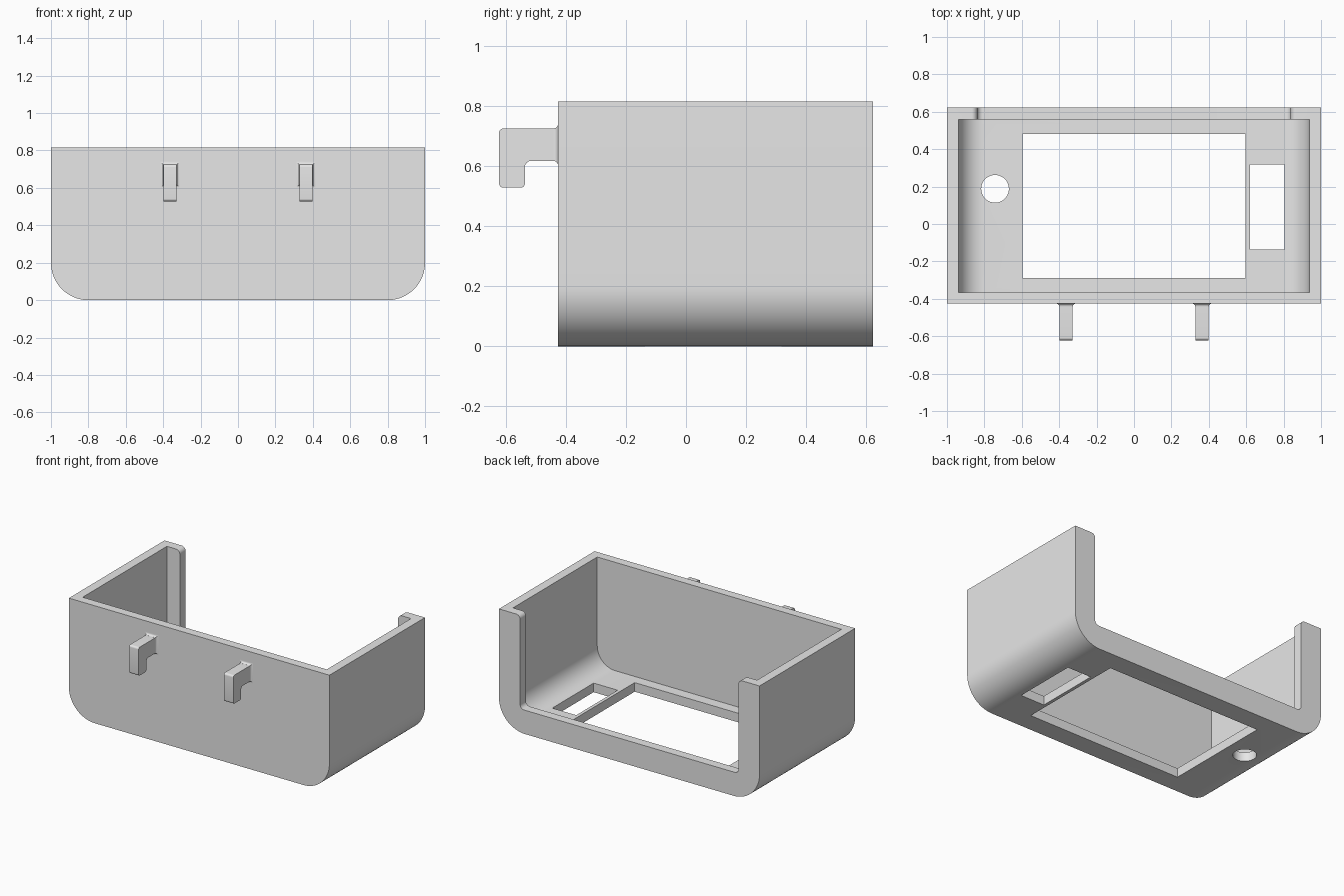
import bpy, bmesh, math
from mathutils import Vector

if "Cube" in bpy.data.objects:
    bpy.data.objects.remove(bpy.data.objects["Cube"])

grey = bpy.data.materials.new("plain_grey")
grey.diffuse_color = (0.8, 0.8, 0.8, 1)
grey.use_nodes = True
grey.node_tree.nodes["Principled BSDF"].inputs["Base Color"].default_value = grey.diffuse_color


def fillet(corners, n=8):
    """Round right-angle corners given as (u, v, radius)."""
    out = []
    for i, (u, v, r) in enumerate(corners):
        p = Vector((u, v))
        if r == 0:
            out.append(p)
            continue
        d1 = (Vector(corners[i - 1][:2]) - p).normalized()
        d2 = (Vector(corners[(i + 1) % len(corners)][:2]) - p).normalized()
        c = p + r * (d1 + d2)
        for k in range(n + 1):
            t = math.pi / 2 * k / n
            out.append(c - r * (math.cos(t) * d2 + math.sin(t) * d1))
    return out


def loft(name, sections):
    """Closed skin through matching rings of points."""
    bm = bmesh.new()
    rings = [[bm.verts.new(p) for p in s] for s in sections]
    n = len(rings[0])
    bm.faces.new(rings[0])
    bm.faces.new(rings[-1])
    for a, b in zip(rings, rings[1:]):
        for i in range(n):
            bm.faces.new((a[i], a[(i + 1) % n], b[(i + 1) % n], b[i]))
    bmesh.ops.recalc_face_normals(bm, faces=bm.faces[:])
    me = bpy.data.meshes.new(name)
    bm.to_mesh(me)
    bm.free()
    me.materials.append(grey)
    ob = bpy.data.objects.new(name, me)
    bpy.context.collection.objects.link(ob)
    return ob


def prism(name, pts, axis, lo, hi):
    """Extrude a 2D outline along x, y or z."""
    place = {"x": lambda u, v, w: (w, u, v),
             "y": lambda u, v, w: (u, w, v),
             "z": lambda u, v, w: (u, v, w)}[axis]
    return loft(name, [[place(p[0], p[1], w) for p in pts] for w in (lo, hi)])


def rect(x0, x1, y0, y1):
    return [(x0, y0), (x1, y0), (x1, y1), (x0, y1)]


def select_only(ob):
    bpy.ops.object.select_all(action="DESELECT")
    ob.select_set(True)
    bpy.context.view_layer.objects.active = ob


def cut(body, cutter):
    select_only(body)
    m = body.modifiers.new("cut", "BOOLEAN")
    m.operation, m.solver, m.object = "DIFFERENCE", "EXACT", cutter
    bpy.ops.object.modifier_apply(modifier=m.name)
    bpy.data.objects.remove(cutter)


def smooth(ob):
    select_only(ob)
    bpy.ops.object.shade_smooth_by_angle(angle=math.radians(30))


H, FRONT, BACK = 0.815, -0.426, 0.622

# Tray shell with rounded lower edges
tray = prism("tray", fillet([(-1, H, 0), (-1, 0, 0.2), (1, 0, 0.2), (1, H, 0)], 20),
             "y", FRONT, BACK)

# Inner cavity
cut(tray, prism("cavity_cutter", fillet(
    [(-0.937, 1, 0), (-0.937, 0.063, 0.137), (0.937, 0.063, 0.137), (0.937, 1, 0)], 20),
    "y", FRONT + 0.061, BACK - 0.063))

# Back opening, rounded at its foot and at the post tops
T = H + 0.0002
cut(tray, prism("back_opening_cutter", fillet(
    [(-0.838, 0.165, 0.03), (0.838, 0.165, 0.03), (0.838, T, 0.03), (0.92, T, 0),
     (0.92, 1, 0), (-0.92, 1, 0), (-0.92, T, 0), (-0.838, T, 0.03)]),
    "y", 0.5, 0.7))

# Floor openings: large window, side slot, round hole
cut(tray, prism("window_cutter", rect(-0.597, 0.597, -0.29, 0.482), "z", -0.1, 0.12))
cut(tray, prism("slot_cutter", rect(0.62, 0.804, -0.136, 0.318), "z", -0.1, 0.15))
circle = [(-0.743 + 0.074 * math.cos(math.tau * i / 40),
           0.188 + 0.074 * math.sin(math.tau * i / 40)) for i in range(40)]
cut(tray, prism("hole_cutter", circle, "z", -0.1, 0.15))
smooth(tray)

# Two hooks on the front wall, each with a flared root
Z0, Z1, W, R = 0.617, 0.725, 0.036, 0.015
for side, cx in (("left", -0.3635), ("right", 0.3635)):
    hook = prism(side + "_hook", fillet(
        [(FRONT, Z1, 0), (-0.622, Z1, 0.014), (-0.622, 0.528, 0.014),
         (-0.536, 0.528, 0.014), (-0.536, Z0, 0.02), (FRONT, Z0, 0)], 6),
        "x", cx - W, cx + W)
    smooth(hook)
    rings = []
    for k in range(7):
        t = math.pi / 2 * k / 6
        g = R * (1 - math.sin(t)) + 0.0003
        y = FRONT - R * (1 - math.cos(t))
        rings.append([(x, y, z) for x, z in
                      rect(cx - W - g, cx + W + g, Z0 - g, Z1 + g)])
    smooth(loft(side + "_hook_root", rings))
